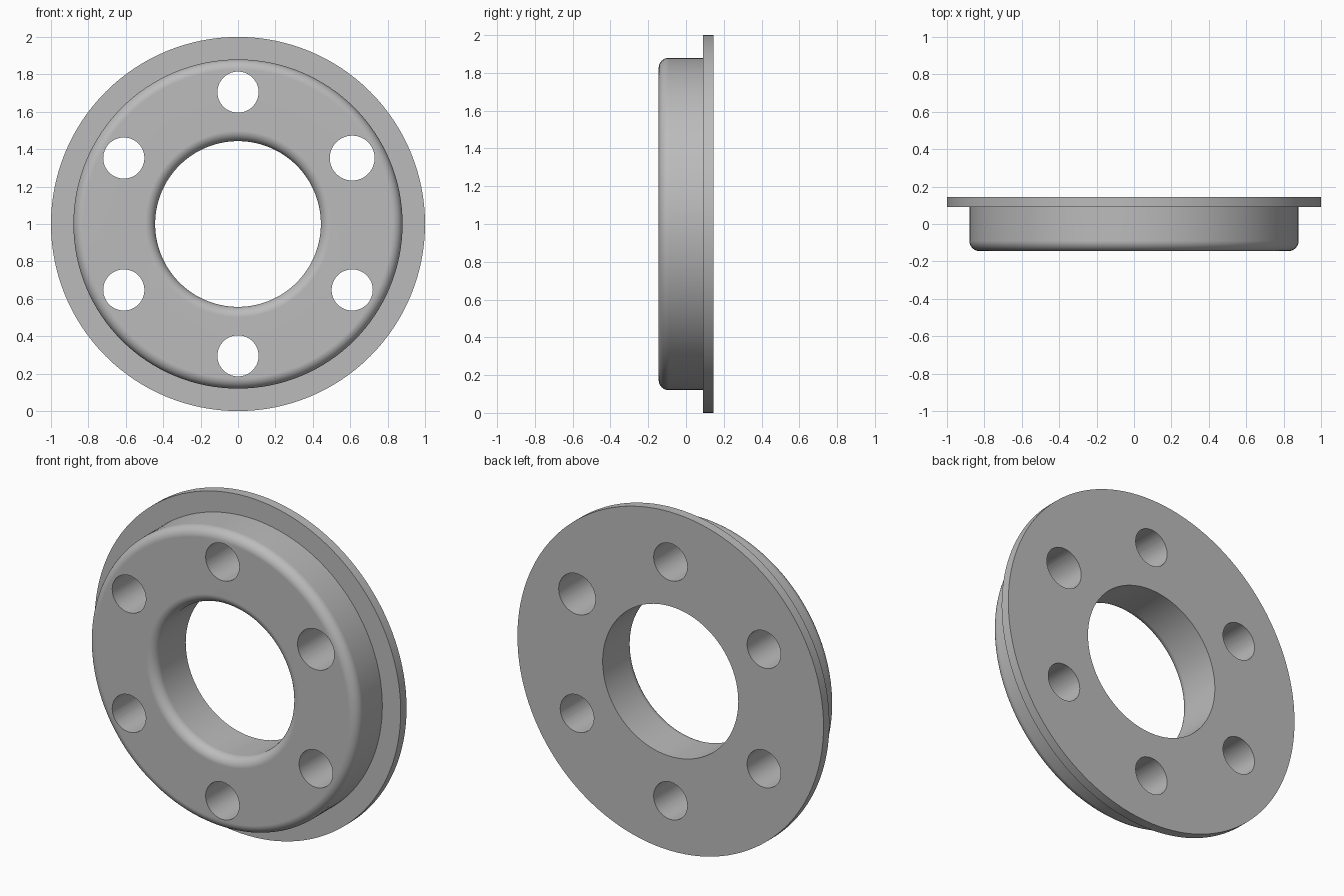
import bpy, bmesh
from math import sin, cos, pi, radians
from mathutils import Vector, Matrix

cube = bpy.data.objects.get("Cube")
if cube:
    bpy.data.objects.remove(cube)

CENTRE = Vector((0, 0, 1))
FRONT, STEP, BACK = -0.145, 0.09, 0.145
BORE, BODY, RIM, FILLET = 0.443, 0.88, 1.0, 0.055
SEGMENTS = 128

grey = bpy.data.materials.new("plain grey")
grey.use_nodes = True
colour = (0.5, 0.5, 0.5, 1)
grey.diffuse_color = colour
grey.node_tree.nodes["Principled BSDF"].inputs["Base Color"].default_value = colour


def add_object(name, bm):
    mesh = bpy.data.meshes.new(name)
    bm.to_mesh(mesh)
    bm.free()
    obj = bpy.data.objects.new(name, mesh)
    bpy.context.collection.objects.link(obj)
    return obj


def corner(radius, start, steps=8):
    """Quarter round behind the front face, as (radius, y) points."""
    angles = [start + pi / 2 * i / steps for i in range(steps + 1)]
    return [(radius + FILLET * cos(a), FRONT + FILLET + FILLET * sin(a)) for a in angles]


# Flanged ring: closed section turned about the y axis
section = corner(BORE + FILLET, pi) + corner(BODY - FILLET, -pi / 2)
section += [(BODY, STEP), (RIM, STEP), (RIM, BACK), (BORE, BACK)]
bm = bmesh.new()
verts = [bm.verts.new(CENTRE + Vector((r, y, 0))) for r, y in section]
edges = [bm.edges.new((v, verts[(i + 1) % len(verts)])) for i, v in enumerate(verts)]
bmesh.ops.spin(bm, geom=verts + edges, cent=CENTRE, axis=(0, 1, 0),
               angle=2 * pi, steps=SEGMENTS, use_merge=True)
bmesh.ops.remove_doubles(bm, verts=bm.verts, dist=1e-5)
bmesh.ops.recalc_face_normals(bm, faces=bm.faces)
ring = add_object("flanged_ring", bm)
ring.data.materials.append(grey)

# Six bolt holes, the upper one on the +x side slightly wider
bm = bmesh.new()
for i in range(6):
    a = radians(30 + 60 * i)
    radius = 0.12 if i == 0 else 0.11
    place = Matrix.Translation(CENTRE + Vector((cos(a), 0, sin(a))) * 0.705)
    bmesh.ops.create_cone(bm, cap_ends=True, segments=48, radius1=radius, radius2=radius,
                          depth=1, matrix=place @ Matrix.Rotation(pi / 2, 4, "X"))
cutter = add_object("bolt_hole_cutter", bm)
cutter.data.materials.append(grey)

bpy.ops.object.select_all(action="DESELECT")
bpy.context.view_layer.objects.active = ring
ring.select_set(True)
cut = ring.modifiers.new("bolt holes", "BOOLEAN")
cut.object = cutter
cut.solver = "EXACT"
bpy.ops.object.modifier_apply(modifier=cut.name)
bpy.data.objects.remove(cutter)

# Smooth rounds with flat faces kept flat
bpy.ops.object.shade_smooth_by_angle(angle=radians(30))
weighted = ring.modifiers.new("weighted normals", "WEIGHTED_NORMAL")
weighted.keep_sharp = True
